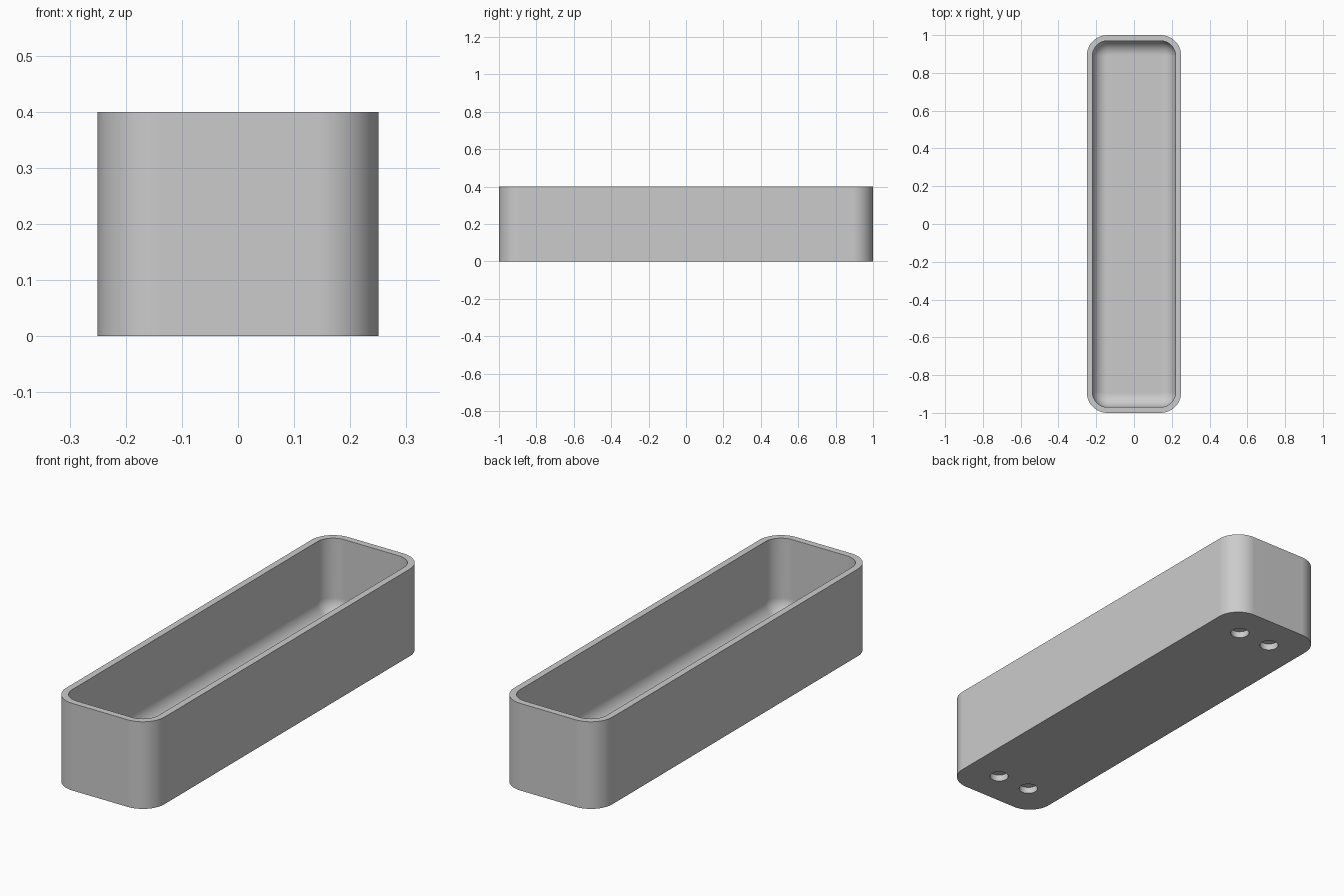
import bpy, bmesh, math

cube = bpy.data.objects.get("Cube")
if cube:
    bpy.data.objects.remove(cube, do_unlink=True)

HALF_X, HALF_Y, HEIGHT = 0.25, 1.0, 0.4
CORNER, WALL, FLOOR, FILLET = 0.11, 0.03, 0.05, 0.075
HOLE_R, HOLE_DEPTH, HOLE_INSET = 0.041, 0.03, 0.165
SEGS = 12

grey = bpy.data.materials.new("light grey")
grey.use_nodes = True
colour = (0.6, 0.6, 0.6, 1)
grey.diffuse_color = colour
grey.node_tree.nodes["Principled BSDF"].inputs["Base Color"].default_value = colour


def rounded_ring(bm, inset, z):
    """Rounded rectangle of vertices, inset from the outer outline."""
    r = CORNER - inset
    verts = []
    for i, (sx, sy) in enumerate([(1, 1), (-1, 1), (-1, -1), (1, -1)]):
        for k in range(SEGS + 1):
            a = math.pi / 2 * (i + k / SEGS)
            verts.append(bm.verts.new((sx * (HALF_X - CORNER) + r * math.cos(a),
                                       sy * (HALF_Y - CORNER) + r * math.sin(a), z)))
    return verts


# Tray shell: outer wall, flat rim, inner wall, filleted floor
bm = bmesh.new()
steps = [(0, 0), (0, HEIGHT), (WALL, HEIGHT)]
for k in range(SEGS + 1):
    a = math.pi / 2 * k / SEGS
    steps.append((WALL + FILLET * (1 - math.cos(a)),
                  FLOOR + FILLET * (1 - math.sin(a))))
rings = [rounded_ring(bm, inset, z) for inset, z in steps]
for low, high in zip(rings, rings[1:]):
    for j in range(len(low)):
        n = (j + 1) % len(low)
        bm.faces.new((low[j], low[n], high[n], high[j]))
bm.faces.new(rings[0][::-1])
bm.faces.new(rings[-1])
bmesh.ops.recalc_face_normals(bm, faces=bm.faces)
mesh = bpy.data.meshes.new("tray")
bm.to_mesh(mesh)
bm.free()
mesh.materials.append(grey)
tray = bpy.data.objects.new("tray", mesh)
bpy.context.collection.objects.link(tray)

# Four shallow round sockets in the underside
bpy.ops.object.select_all(action='DESELECT')
for sx in (-1, 1):
    for sy in (-1, 1):
        bpy.ops.mesh.primitive_cylinder_add(
            vertices=32, radius=HOLE_R, depth=2 * HOLE_DEPTH,
            location=(sx * (HALF_X - HOLE_INSET), sy * (HALF_Y - HOLE_INSET), 0))
        cutter = bpy.context.object
        cutter.name = "socket_cutter"
        cutter.hide_render = True
        cutter.data.materials.append(grey)
        cut = tray.modifiers.new("socket", 'BOOLEAN')
        cut.operation = 'DIFFERENCE'
        cut.solver = 'EXACT'
        cut.object = cutter
        bpy.context.view_layer.objects.active = tray
        bpy.ops.object.modifier_apply(modifier=cut.name)
        bpy.data.objects.remove(cutter, do_unlink=True)

# Smooth curves, crisp rim and edges
tray.select_set(True)
bpy.context.view_layer.objects.active = tray
bpy.ops.object.shade_smooth_by_angle(angle=math.radians(30))
weighted = tray.modifiers.new("even_shading", 'WEIGHTED_NORMAL')
weighted.keep_sharp = True
